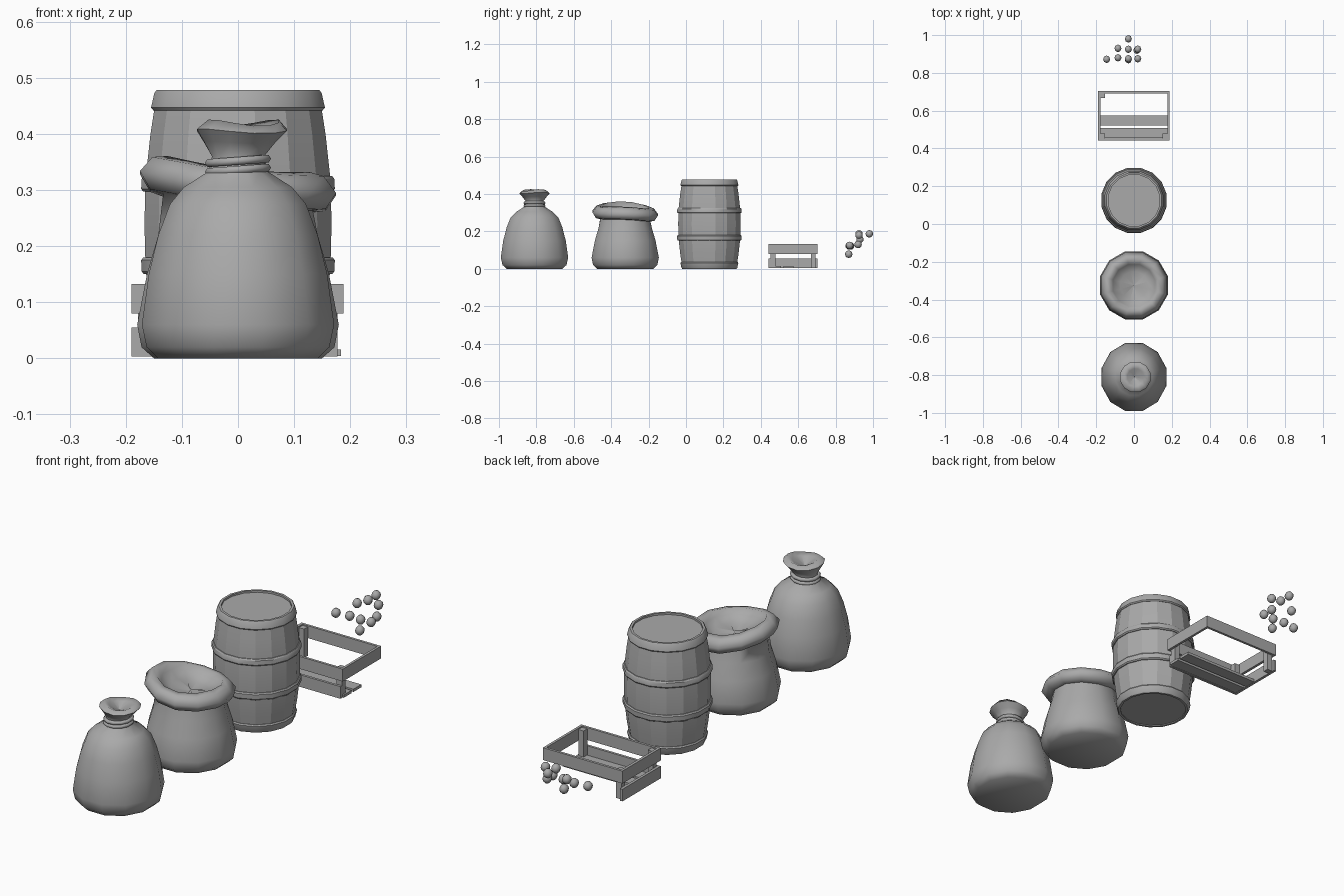
import bpy, bmesh, math
from math import sin, cos, pi
from mathutils import Vector

cube = bpy.data.objects.get("Cube")
if cube:
    bpy.data.objects.remove(cube, do_unlink=True)

grey = bpy.data.materials.new("plain grey")
grey.use_nodes = True
colour = (0.4, 0.4, 0.4, 1)
grey.diffuse_color = colour
grey.node_tree.nodes["Principled BSDF"].inputs["Base Color"].default_value = colour


def finish(bm, name, location, angle):
    """Turn a bmesh into an object, smooth below the given edge angle."""
    bmesh.ops.remove_doubles(bm, verts=bm.verts, dist=1e-5)
    bmesh.ops.recalc_face_normals(bm, faces=bm.faces)
    mesh = bpy.data.meshes.new(name)
    bm.to_mesh(mesh)
    bm.free()
    mesh.materials.append(grey)
    obj = bpy.data.objects.new(name, mesh)
    obj.location = location
    bpy.context.collection.objects.link(obj)
    if angle:
        bpy.ops.object.select_all(action='DESELECT')
        obj.select_set(True)
        bpy.context.view_layer.objects.active = obj
        bpy.ops.object.shade_smooth_by_angle(angle=math.radians(angle))
    return obj


def lathe(name, profile, location, sides, angle, warp=None, closed=False):
    """Spin (radius, height) points around z; warp may bend each point."""
    bm = bmesh.new()
    rings = []
    for i, (r, z) in enumerate(profile):
        ring = []
        for k in range(sides):
            a = 2 * pi * (k + 0.5) / sides
            p = Vector((r * cos(a), r * sin(a), z))
            ring.append(bm.verts.new(warp(p, a) if warp else p))
        rings.append(ring)
    pairs = list(zip(rings, rings[1:]))
    if closed:
        pairs.append((rings[-1], rings[0]))
    for low, high in pairs:
        for k in range(sides):
            n = (k + 1) % sides
            bm.faces.new((low[k], low[n], high[n], high[k]))
    return finish(bm, name, location, angle)


def box(name, x, y, z):
    """Board spanning the given ranges."""
    bm = bmesh.new()
    bmesh.ops.create_cube(bm, size=1)
    for v in bm.verts:
        for axis, (low, high) in enumerate((x, y, z)):
            v.co[axis] = low if v.co[axis] < 0 else high
    return finish(bm, name, (0, 0, 0), 0)


# Tied sack
def tied_warp(p, a):
    if p.z > 0.37:
        flare = (p.z - 0.37) / 0.05
        p.x += 0.01 * flare
        p.z += 0.006 * sin(2 * a + 0.6) * flare
    elif p.z < 0.3:
        p.x *= 0.98
        p.y *= 1.03
    return p


tied_at = (0, -0.81, 0)
lathe("tied_sack", [(0, 0), (0.15, 0), (0.172, 0.02), (0.181, 0.06),
                    (0.168, 0.15), (0.15, 0.22), (0.128, 0.275), (0.10, 0.305),
                    (0.055, 0.333), (0.048, 0.36), (0.066, 0.385), (0.083, 0.405),
                    (0.065, 0.42), (0.045, 0.41), (0, 0.385)],
      tied_at, 12, 80, tied_warp)


# Rope turns around the neck
def rope_warp(p, a):
    p.z += 0.004 * cos(a)
    return p


for i, z in enumerate((0.336, 0.352)):
    section = [(0.052 + 0.009 * cos(t * pi / 3), z + 0.008 * sin(t * pi / 3))
               for t in range(6)]
    lathe(f"sack_rope_{i + 1}", section, tied_at, 12, 80, rope_warp, True)


# Open sack with a rolled, uneven rim
def open_warp(p, a):
    if p.z > 0.24:
        p.z += -0.11 * p.x - 0.05 * p.y + 0.008 * sin(2 * a + 1.5)
    return p


lathe("open_sack", [(0, 0), (0.155, 0), (0.178, 0.02), (0.186, 0.06),
                    (0.168, 0.15), (0.147, 0.22), (0.138, 0.27), (0.162, 0.275),
                    (0.181, 0.305), (0.158, 0.333), (0.13, 0.338), (0.115, 0.315),
                    (0.075, 0.295), (0, 0.285)],
      (0, -0.325, 0), 12, 80, open_warp)

# Barrel staves with a recessed lid
barrel_at = (0, 0.125, 0)
lathe("barrel_body", [(0, 0.004), (0.147, 0.004), (0.159, 0.08), (0.168, 0.16),
                      (0.170, 0.24), (0.168, 0.32), (0.159, 0.40), (0.148, 0.47),
                      (0, 0.47)], barrel_at, 16, 15)

# Barrel hoops: bottom, two middle, top
hoops = (("bottom", 0, 0.036, 0.152, 0.158), ("lower", 0.15, 0.18, 0.175, 0.176),
         ("upper", 0.297, 0.325, 0.176, 0.175), ("top", 0.442, 0.478, 0.158, 0.152))
for label, low, high, r_low, r_high in hoops:
    inner = 0.138 if label in ("bottom", "top") else 0.16
    lathe(f"barrel_hoop_{label}",
          [(inner, low), (r_low - 0.004, low), (r_low, low + 0.005),
           (r_high, high - 0.005), (r_high - 0.004, high), (inner, high)],
          barrel_at, 16, 35, None, True)

# Broken crate: rails
upper, lower = (0.08, 0.133), (0.003, 0.055)
left_x, right_x = (0.177, 0.188), (-0.19, -0.178)
front_y, back_y, span = (0.442, 0.453), (0.692, 0.703), (-0.178, 0.177)
side_y = (0.442, 0.703)
box("crate_left_rail", left_x, side_y, upper)
box("crate_right_upper_rail", right_x, side_y, upper)
box("crate_right_lower_rail", right_x, side_y, lower)
box("crate_front_upper_rail", span, front_y, upper)
box("crate_front_lower_rail", span, front_y, lower)
box("crate_back_rail", span, back_y, upper)

# Crate floor slats
for i, y in enumerate((0.455, 0.521)):
    box(f"crate_floor_slat_{i + 1}", (-0.178, 0.184), (y, y + 0.053), (0.004, 0.016))

# Crate corner posts
for i, (x, y) in enumerate(((-0.178, 0.453), (0.152, 0.453), (-0.178, 0.667))):
    box(f"crate_post_{i + 1}", (x, x + 0.025), (y, y + 0.025), (0.004, 0.128))

# Loose round fruit
fruit = ((-0.145, 0.872, 0.122), (-0.085, 0.88, 0.122), (-0.03, 0.875, 0.122),
         (-0.03, 0.87, 0.078), (0.02, 0.875, 0.125), (-0.085, 0.93, 0.157),
         (-0.03, 0.925, 0.187), (0.02, 0.925, 0.18), (-0.03, 0.98, 0.187),
         (0.015, 0.92, 0.13))
for i, spot in enumerate(fruit):
    bm = bmesh.new()
    bmesh.ops.create_uvsphere(bm, u_segments=8, v_segments=6, radius=0.02)
    for v in bm.verts:
        v.co.x *= 0.93
    finish(bm, f"fruit_{i + 1}", spot, 60)
